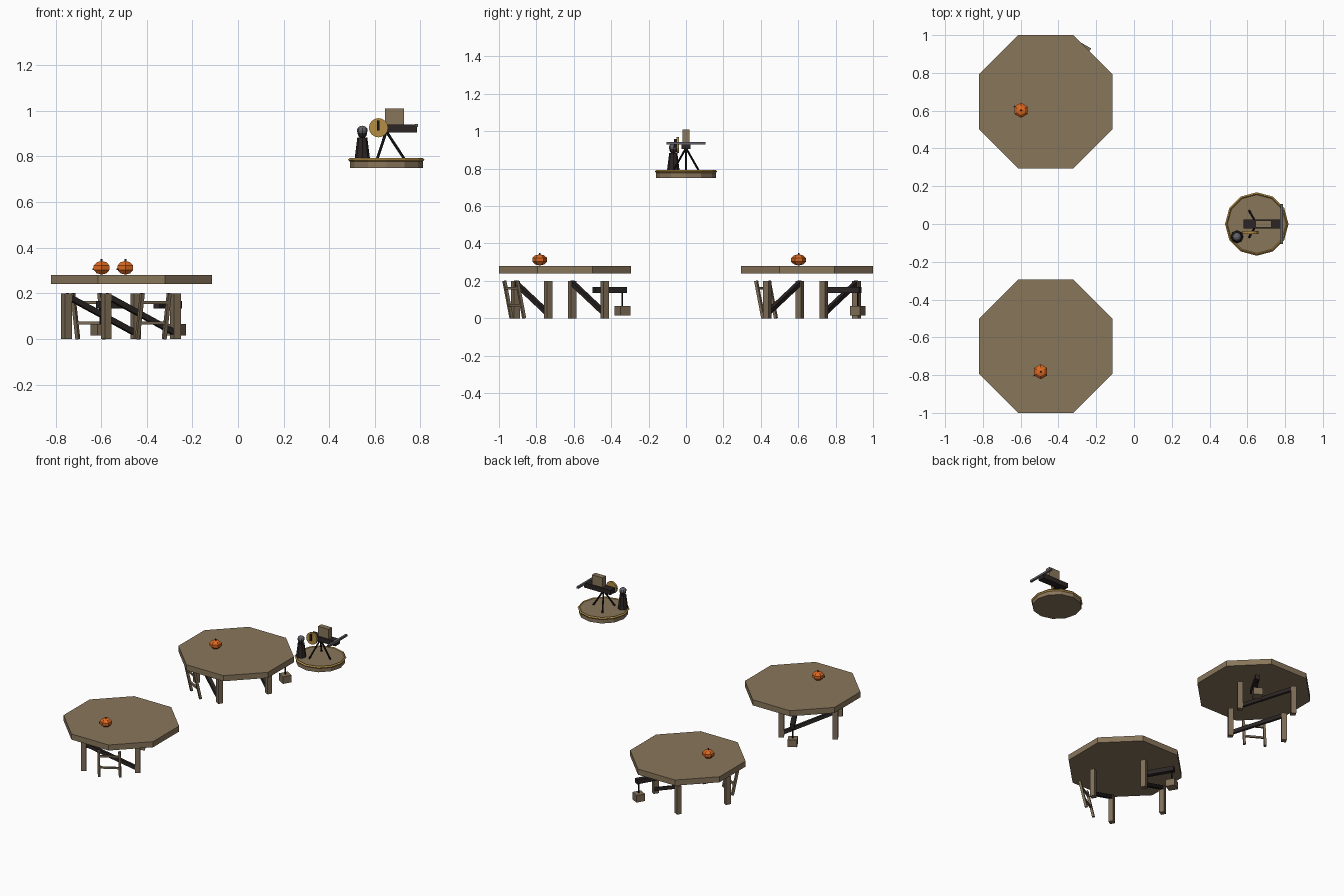
import bpy, bmesh
from math import radians
from mathutils import Matrix, Vector

if "Cube" in bpy.data.objects:
    bpy.data.objects.remove(bpy.data.objects["Cube"])


def material(name, rgb):
    m = bpy.data.materials.new(name)
    m.diffuse_color = (*rgb, 1)
    m.use_nodes = True
    m.node_tree.nodes["Principled BSDF"].inputs["Base Color"].default_value = m.diffuse_color
    return m


WOOD = material("wood", (0.25, 0.18, 0.105))
POST = material("post_wood", (0.21, 0.155, 0.095))
DARK = material("dark_wood", (0.025, 0.018, 0.018))
IRON = material("iron", (0.01, 0.01, 0.012))
STEEL = material("steel", (0.12, 0.12, 0.14))
GOLD = material("gold", (0.46, 0.27, 0.06))
ORANGE = material("orange", (0.72, 0.14, 0.015))
T = Matrix.Translation
I = Matrix()


def rot(deg, axis='Z'):
    return Matrix.Rotation(radians(deg), 4, axis)


def finish(name, bm, matrix, mat):
    me = bpy.data.meshes.new(name)
    bm.to_mesh(me)
    bm.free()
    ob = bpy.data.objects.new(name, me)
    ob.matrix_world = matrix
    me.materials.append(mat)
    bpy.context.collection.objects.link(ob)
    return ob


def box(name, loc, size, mat, frame=I):
    bm = bmesh.new()
    bmesh.ops.create_cube(bm, size=1)
    bmesh.ops.scale(bm, vec=size, verts=bm.verts)
    return finish(name, bm, frame @ T(loc), mat)


def cone(name, loc, r1, r2, h, n, mat, frame=I, turn=I):
    bm = bmesh.new()
    bmesh.ops.create_cone(bm, cap_ends=True, segments=n, radius1=r1, radius2=r2, depth=h)
    return finish(name, bm, frame @ T(loc) @ turn, mat)


def ball(name, loc, r, rz, seg, rings, mat, frame=I, turn=0):
    bm = bmesh.new()
    bmesh.ops.create_uvsphere(bm, u_segments=seg, v_segments=rings, radius=r)
    bmesh.ops.scale(bm, vec=(1, 1, rz / r), verts=bm.verts)
    return finish(name, bm, frame @ T(loc) @ rot(turn), mat)


def beam(name, a, b, w, mat, frame=I, n=4):
    # bar between two points; w is the side of a square bar, or the diameter
    a, b = Vector(a), Vector(b)
    d = b - a
    turn = d.to_track_quat('Z', 'Y').to_matrix().to_4x4()
    if n == 4:
        return box(name, (0, 0, 0), (w, w, d.length), mat, frame @ T((a + b) / 2) @ turn)
    return cone(name, (a + b) / 2, w / 2, w / 2, d.length, n, mat, frame, turn)


# Two low octagonal platforms, each turned towards the tower
for side, angle, y in (("front", 210, -0.673), ("back", 150, 0.673)):
    F = T((-0.513, y, 0)) @ rot(angle)
    cone(side + "_deck", (-0.053, 0, 0.26), 0.382, 0.382, 0.04, 8, WOOD, F, rot(22.5 - angle))
    for sv in (-1, 1):
        for su in (-1, 1):
            box(side + "_leg", (su * 0.175, sv * 0.175, 0.1), (0.034, 0.034, 0.2), POST, F)
        beam(side + "_brace", (0.175, sv * 0.175, 0.19), (-0.175, sv * 0.175, 0.025), 0.024, DARK, F)
    # ladder leaning outwards
    for su in (-1, 1):
        beam(side + "_ladder_rail", (su * 0.068, 0.261, 0), (su * 0.068, 0.305, 0.2), 0.016, POST, F)
    for z in (0.07, 0.16):
        v = 0.261 + 0.22 * z
        beam(side + "_ladder_rung", (-0.075, v, z), (0.075, v, z), 0.012, POST, F)
    # hoist with hanging crate
    box(side + "_hoist_arm", (-0.09, -0.254, 0.151), (0.03, 0.194, 0.033), DARK, F)
    beam(side + "_hoist_rope", (-0.088, -0.334, 0.06), (-0.088, -0.334, 0.14), 0.006, IRON, F)
    box(side + "_crate", (-0.088, -0.334, 0.04), (0.062, 0.062, 0.05), POST, F)
    # pumpkin with stem and fuse
    ball(side + "_pumpkin", (0.038, 0.104, 0.312), 0.042, 0.03, 6, 5, ORANGE, F, 30)
    cone(side + "_pumpkin_stem", (0.038, 0.104, 0.343), 0.006, 0.004, 0.014, 5, DARK, F)
    beam(side + "_pumpkin_fuse", (0.062, 0.104, 0.306), (0.082, 0.104, 0.306), 0.007, DARK, F)

# Raised round platform with gilded rim
C = T((0.65, 0, 0))
cone("round_deck", (0, 0, 0.769), 0.16, 0.16, 0.038, 12, WOOD, C)
bpy.ops.mesh.primitive_torus_add(location=(0.65, 0, 0.785), major_radius=0.16, minor_radius=0.008,
                                 major_segments=12, minor_segments=4)
rim = bpy.context.object
rim.name = "gilded_rim"
rim.data.materials.append(GOLD)

# Tripod
for k in range(3):
    foot = rot(120 * k) @ Vector((0.08, 0, 0.788))
    beam("tripod_leg", foot, (0, 0, 0.91), 0.012, IRON, C, 6)

# Repeating crossbow: stock, magazine, bow bar, winding wheel
box("crossbow_stock", (0.682, 0, 0.923), (0.206, 0.05, 0.034), DARK)
box("magazine", (0.686, 0, 0.972), (0.084, 0.036, 0.075), WOOD)
box("bow_bar", (0.782, 0, 0.936), (0.014, 0.21, 0.014), STEEL)
cone("winding_wheel", (0.616, -0.045, 0.926), 0.042, 0.042, 0.014, 16, GOLD, I, rot(90, 'X'))
box("wheel_handle", (0.615, -0.056, 0.936), (0.012, 0.014, 0.045), IRON)

# Operator standing by the weapon
P = T((0.545, -0.068, 0))
cone("operator_body", (0, 0, 0.835), 0.034, 0.022, 0.095, 8, DARK, P)
ball("operator_head", (0, 0, 0.903), 0.021, 0.023, 8, 6, DARK, P)
ball("operator_helmet", (0, 0, 0.914), 0.024, 0.021, 8, 6, STEEL, P)
